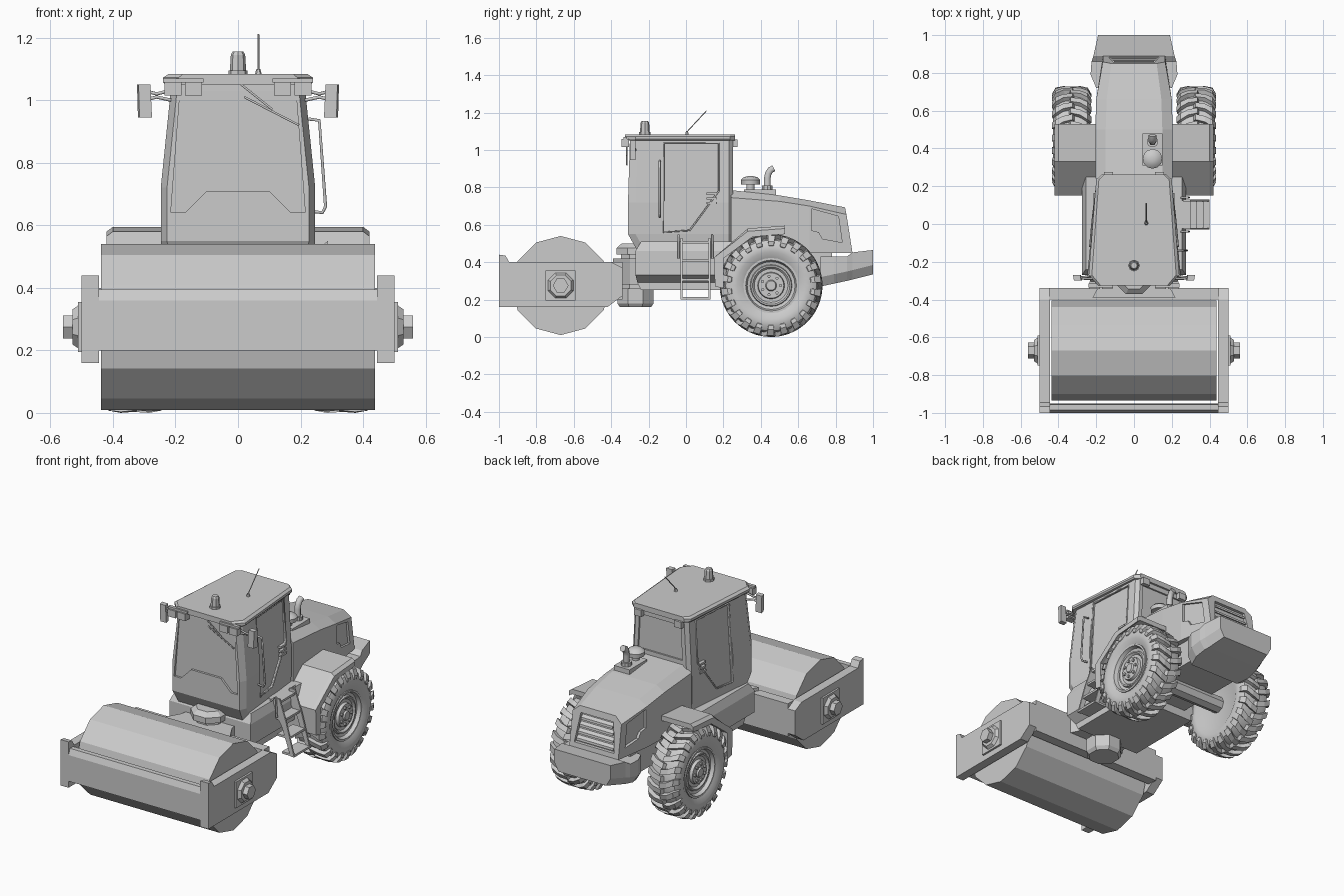
import bpy, bmesh
from math import sin, cos, pi

if "Cube" in bpy.data.objects:
    bpy.data.objects.remove(bpy.data.objects["Cube"])


# ---------- helpers ----------
def finish(name, bm, smooth=False):
    bmesh.ops.recalc_face_normals(bm, faces=bm.faces)
    me = bpy.data.meshes.new(name)
    bm.to_mesh(me)
    bm.free()
    ob = bpy.data.objects.new(name, me)
    bpy.context.collection.objects.link(ob)
    if smooth:
        bpy.ops.object.select_all(action='DESELECT')
        bpy.context.view_layer.objects.active = ob
        ob.select_set(True)
        bpy.ops.object.shade_smooth_by_angle(angle=0.6)
    return ob


def add_loft(bm, rings, mirror=False):
    for s in ((1, -1) if mirror else (1,)):
        vs = [[bm.verts.new((s * x, y, z)) for x, y, z in r] for r in rings]
        n = len(vs[0])
        for a, b in zip(vs, vs[1:]):
            for i in range(n):
                j = (i + 1) % n
                bm.faces.new((a[i], a[j], b[j], b[i]))
        bm.faces.new(vs[0])
        bm.faces.new(vs[-1])


def loft(name, rings, mirror=False, smooth=False):
    bm = bmesh.new()
    add_loft(bm, rings, mirror)
    return finish(name, bm, smooth)


def prism(name, pts, x0, x1, mirror=False):
    """Side profile in (y, z) extruded along x."""
    return loft(name, [[(x, y, z) for y, z in pts] for x in (x0, x1)], mirror)


def box(name, x, y, z, mirror=False):
    return prism(name, [(y[0], z[0]), (y[1], z[0]), (y[1], z[1]), (y[0], z[1])], x[0], x[1], mirror)


def ring(axis, t, r, n, u=0, v=0, ph=0):
    """Regular polygon at position t on the axis, centred on the other two coordinates u, v."""
    out = []
    for i in range(n):
        a = 2 * pi * i / n + ph
        p, q = u + r * cos(a), v + r * sin(a)
        out.append((t, p, q) if axis == 'x' else (p, q, t))
    return out


def lathe(name, axis, prof, n, u=0, v=0, ph=0, mirror=False, smooth=False):
    return loft(name, [ring(axis, t, r, n, u, v, ph) for t, r in prof], mirror, smooth)


def tube(name, paths, r):
    cu = bpy.data.curves.new(name, 'CURVE')
    cu.dimensions, cu.bevel_depth, cu.bevel_resolution, cu.use_fill_caps = '3D', r, 1, True
    for pts in paths:
        sp = cu.splines.new('POLY')
        sp.points.add(len(pts) - 1)
        for p, c in zip(sp.points, pts):
            p.co = (*c, 1)
    ob = bpy.data.objects.new(name, cu)
    bpy.context.collection.objects.link(ob)
    return ob


def flip(path):
    return [(-x, y, z) for x, y, z in path]


def cut(ob, rings, mirror=False):
    c = loft('cutter', rings, mirror)
    m = ob.modifiers.new('cut', 'BOOLEAN')
    m.object, m.operation, m.solver = c, 'DIFFERENCE', 'EXACT'
    deps = bpy.context.evaluated_depsgraph_get()
    me = bpy.data.meshes.new_from_object(ob.evaluated_get(deps))
    ob.modifiers.clear()
    ob.data = me
    bpy.data.objects.remove(c)


# ---------- drum and its frame ----------
DY, DZ = -0.67, 0.275
lathe('drum', 'x', [(-.438, .265), (.438, .265)], 12, DY, DZ)
prism('drum_side_plate', [(-1, .16), (-1, .44), (-.965, .435), (-.945, .40), (-.40, .40), (-.34, .37),
                          (-.34, .22), (-.42, .16)], .445, .5, True)
prism('drum_front_beam', [(-1, .2), (-1, .36), (-.985, .395), (-.955, .395), (-.95, .2)], -.45, .45)
box('drum_rear_beam', (-.45, .45), (-.40, -.34), (.2, .4))
box('bearing_plate', (.49, .512), (DY - .08, DY + .08), (DZ - .08, DZ + .08), True)
lathe('bearing_flange', 'x', [(.51, .075), (.53, .06)], 8, DY, DZ, pi / 8, True)
lathe('bearing_nut', 'x', [(.53, .042), (.56, .042)], 6, DY, DZ, 0, True)

# ---------- articulation joint ----------
lathe('pivot_post', 'z', [(.16, .09), (.18, .105), (.26, .105), (.26, .085), (.44, .085), (.44, .11), (.475, .11),
                          (.5, .08)], 8, 0, -.27, pi / 8)
loft('pivot_yoke', [[(x * w, y, z) for x, z in ((-1, .28), (1, .28), (1, .42), (-1, .42))]
                    for y, w in ((-.39, .22), (-.30, .17), (-.2, .15))])

# ---------- lower body and chassis ----------
loft('lower_body', [[(-w, y0, z), (w, y0, z), (w, .25, z), (-w, .25, z)] for z, w, y0 in
                    ((.25, .22, -.24), (.29, .22, -.26), (.33, .275, -.27), (.46, .275, -.27), (.51, .255, -.24))])
box('chassis', (-.17, .17), (.2, .78), (.3, .5))
lathe('rear_axle', 'x', [(-.26, .05), (.26, .05)], 8, .455, .275)

# ---------- cab ----------
W = {.46: (.235, .19, -.26), .55: (.247, .2, -.31), .72: (.247, .2, -.31), 1.06: (.212, .182, -.30)}
cab = loft('cab', [[(-wf + .02, yf, z), (wf - .02, yf, z), (wf, yf + .04, z), (wr, .23, z), (wr - .02, .25, z),
                    (-wr + .02, .25, z), (-wr, .23, z), (-wf, yf + .04, z)] for z, (wf, wr, yf) in W.items()])


def cab_w(y, z):
    t = max(0, (z - .72) / .34)
    wf, wr = .247 - .035 * t, .2 - .018 * t
    return wf + (wr - wf) * (y + .27) / .5


door = [(-.12, 1.035), (.175, 1.035), (.175, .78), (.02, .57), (-.12, .56)]
cut(cab, [[(cab_w(y, z) + d, y, z) for y, z in door] for d in (-.012, .1)], True)
screen = [(-.215, .64), (-.17, .64), (-.1, .71), (.1, .71), (.17, .64), (.215, .64), (.185, 1.03), (-.185, 1.03)]
cut(cab, [[(x, y, z) for x, z in screen] for y in (-.297, -.4)])
cut(cab, [[(x, y, z) for x, z in ((-.15, .81), (.15, .81), (.14, 1.02), (-.14, 1.02))] for y in (.24, .3)])
tube('door_seal', [p for q in [[(cab_w(y, z), y, z) for y, z in door + door[:1]]] for p in (q, flip(q))], .005)
for i in range(3):
    z = .71 + .025 * i
    box(f'cab_vent_{i}', (.19, cab_w(.14, z) + .006), (.11, .165), (z, z + .012), True)

# roof with rounded front corners
loft('roof', [[(-.19 * s, -.325, z), (.19 * s, -.325, z), (.24 * s, -.27, z), (.2 * s, .235, z), (.17 * s, .262, z),
               (-.17 * s, .262, z), (-.2 * s, .235, z), (-.24 * s, -.27, z)]
              for z, s in ((1.05, .97), (1.058, 1), (1.072, 1), (1.083, .93))])
lathe('beacon', 'z', [(1.08, .031), (1.095, .031), (1.095, .026), (1.145, .023), (1.155, .017)], 8, 0, -.22)
tube('antenna', [[(.065, .0, 1.08), (.065, .008, 1.1), (.065, .11, 1.21)]], .003)
lathe('antenna_base', 'z', [(1.08, .012), (1.1, .006)], 6, .065, .005)
for i, x in enumerate((.115, .18)):
    box(f'front_light_{i}', (x, x + .055), (-.345, -.305), (1.015, 1.058), True)
box('light_bracket', (.11, .24), (-.335, -.315), (1.056, 1.07), True)
box('rear_light', (.11, .16), (.25, .275), (1.015, 1.055), True)
tube('wiper', [[(.01, -.318, 1.05), (.11, -.318, .97)], [(.02, -.316, 1.01), (.195, -.316, .92)]], .004)

# mirrors and handrail
loft('mirror', [[(.275 + d, y, .945), (.315 + d, y, .945), (.318 + d, y, 1.05), (.28 + d, y, 1.05)]
                for y, d in ((-.30, 0), (-.27, .005))], True)
arm = [(.2, -.29, 1.035), (.26, -.29, 1.02), (.30, -.28, 1.03)]
arm2 = [(.215, -.27, 1.0), (.26, -.28, 1.01), (.30, -.28, 1.0)]
tube('mirror_arm', [arm, flip(arm), arm2, flip(arm2)], .006)
tube('door_handrail', [[(.225, -.14, .94), (.26, -.14, .935), (.28, -.14, .66), (.27, -.14, .64), (.235, -.14, .645)]],
     .006)

# ---------- rear hood ----------
hood = loft('hood', [[(-w, yb, .45), (w, yb, .45), (w, ym, zs), (wt, yt, zt), (-wt, yt, zt), (-w, ym, zs)]
                     for yb, ym, yt, w, wt, zs, zt in ((.24, .24, .24, .205, .15, .745, .785),
                                                       (.5, .5, .5, .205, .15, .725, .757),
                                                       (.66, .66, .66, .2, .145, .7, .73),
                                                       (.89, .858, .85, .165, .12, .655, .693))])
panel = [(.67, .685), (.815, .645), (.835, .505), (.73, .525), (.71, .56), (.67, .57)]
cut(hood, [[(.2 - .17 * (y - .66) + d, y, z) for y, z in panel] for d in (-.014, .1)], True)
cut(hood, [[(x, .89 - .154 * (z - .45) + d, z) for x, z in ((-.135, .48), (.135, .48), (.11, .655), (-.11, .655))]
           for d in (-.02, .1)])
for i in range(4):
    z = .492 + .041 * i
    y = .89 - .154 * (z - .45)
    prism(f'grille_slat_{i}', [(y - .025, z + .012), (y - .002, z), (y - .004, z + .014), (y - .025, z + .026)],
          -.125 + .006 * i, .125 - .006 * i)
loft('rear_counterweight', [[(-w * .85, y, z0), (w * .85, y, z0), (w, y, z0 + .05), (w, y, z1), (-w, y, z1),
                             (-w, y, z0 + .05)] for y, w, z0, z1 in
                            ((.72, .2, .27, .43), (.79, .23, .285, .43), (.86, .225, .3, .43), (.89, .215, .307, .452),
                             (1.0, .19, .335, .465))])

# intake and exhaust
box('stack_plate', (.045, .15), (.31, .48), (.74, .788))
lathe('air_intake', 'z', [(.77, .022), (.815, .022), (.815, .05), (.84, .052), (.855, .035), (.86, .012)], 12, .098,
      .345, smooth=True)
tube('exhaust', [[(.098, .435, .76), (.098, .435, .85), (.098, .44, .875), (.098, .452, .893), (.098, .47, .902)]], .02)
lathe('exhaust_base', 'z', [(.77, .03), (.81, .03)], 10, .098, .435)

# ---------- fenders ----------
loft('fender', [[(x, y, z - d * (z > .5)) for y, z in
                 ((.2, .26), (.155, .27), (.15, .425), (.33, .58), (.53, .595), (.53, .565), (.355, .55), (.2, .42))]
                for x, d in ((.19, 0), (.4, 0), (.42, .015))], True)

# ---------- wheels ----------
WX, WY, WZ = .33, .455, .275
lathe('tyre', 'x', [(WX + t, r) for t, r in ((-.08, .145), (-.098, .18), (-.098, .215), (-.082, .243), (-.05, .252),
                                             (.05, .252), (.082, .243), (.098, .215), (.098, .18), (.08, .145),
                                             (.06, .138))], 32, WY, WZ, 0, True, True)
lathe('rim', 'x', [(WX + t, r) for t, r in ((.05, .148), (.088, .148), (.088, .136), (.066, .128), (.062, .112),
                                            (.074, .108), (.074, .1), (.062, .09), (.062, .072), (.08, .068),
                                            (.08, .03), (.09, .025))], 24, WY, WZ, 0, True, True)
bm = bmesh.new()
for i in range(7):
    a = 2 * pi * i / 7
    add_loft(bm, [ring('x', t, .009, 6, WY + .05 * cos(a), WZ + .05 * sin(a)) for t in (WX + .07, WX + .09)], True)
finish('wheel_bolts', bm)

# slanted tread lugs, staggered left and right of the tyre centre
bm = bmesh.new()
N = 22
for side in (1, -1):
    for i in range(N):
        base = 2 * pi * (i + (.5 if side < 0 else 0)) / N
        rings = []
        for t, rt, rb, a, h in ((-.005, .272, .245, 0, .06), (.045, .275, .245, .05, .06), (.085, .268, .235, .13, .07),
                                (.104, .235, .215, .14, .07), (.102, .215, .205, .14, .06)):
            rings.append([(WX + side * (t - o), WY + r * cos(base + a + k * h), WZ + r * sin(base + a + k * h))
                          for r, k, o in ((rb, -1, .012), (rt, -1, 0), (rt, 1, 0), (rb, 1, .012))])
        add_loft(bm, rings, True)
finish('tread_lugs', bm)

# ---------- boarding ladder on the right ----------
for i, y in enumerate((-.03, .12)):
    loft(f'ladder_rail_{i}', [[(.26, yy, .53), (.3, yy, .53), (.345, yy, .4), (.4, yy, .2), (.375, yy, .2),
                               (.315, yy, .37), (.26, yy, .45)] for yy in (y, y + .01)])
for i in range(4):
    z, x = .2 + .1 * i, .4 - .033 * i
    box(f'ladder_step_{i}', (x - .085, x), (-.025, .125), (z, z + .013))
tube('ladder_grip', [[(.25, y, .51), (.285, y, .545), (.285, y, .5), (.29, y, .42)] for y in (-.04, .14)], .006)
